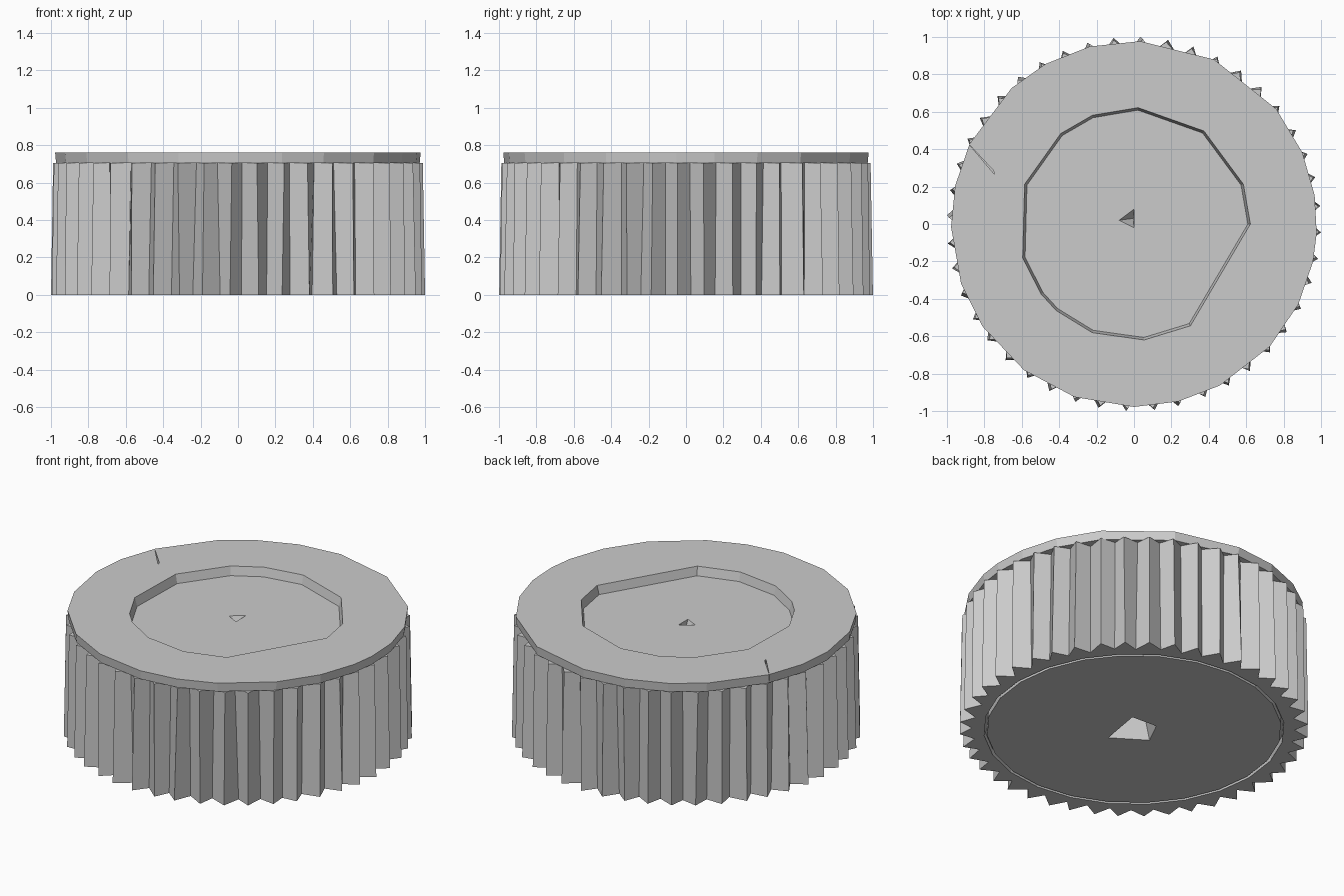
import bpy
import bmesh
import random
from math import cos, sin, radians

random.seed(4)
TEETH = 44
PITCH = 360 / TEETH
BODY_TOP = 0.705
TOP = 0.76

cube = bpy.data.objects.get("Cube")
if cube:
    bpy.data.objects.remove(cube, do_unlink=True)

grey = bpy.data.materials.new("plain grey")
grey.use_nodes = True
grey.diffuse_color = (0.6, 0.6, 0.6, 1)
grey.node_tree.nodes["Principled BSDF"].inputs["Base Color"].default_value = (0.6, 0.6, 0.6, 1)


def ring(radius, angles):
    return [(radius * cos(radians(a)), radius * sin(radians(a))) for a in angles]


def prism(name, lower, upper, z0, z1):
    """Closed solid between two outlines with the same number of points."""
    bm = bmesh.new()
    a = [bm.verts.new((x, y, z0)) for x, y in lower]
    b = [bm.verts.new((x, y, z1)) for x, y in upper]
    bm.faces.new(a)
    bm.faces.new(b)
    for i in range(len(a)):
        j = (i + 1) % len(a)
        bm.faces.new((a[i], a[j], b[j], b[i]))
    bmesh.ops.recalc_face_normals(bm, faces=bm.faces)
    mesh = bpy.data.meshes.new(name)
    bm.to_mesh(mesh)
    bm.free()
    mesh.materials.append(grey)
    obj = bpy.data.objects.new(name, mesh)
    bpy.context.collection.objects.link(obj)
    return obj


def cut(obj, cutter):
    """Subtract the cutter and discard it."""
    cutter.hide_render = True
    mod = obj.modifiers.new("cut", "BOOLEAN")
    mod.operation = "DIFFERENCE"
    mod.solver = "EXACT"
    mod.object = cutter
    graph = bpy.context.evaluated_depsgraph_get()
    mesh = bpy.data.meshes.new_from_object(obj.evaluated_get(graph))
    obj.modifiers.clear()
    obj.data = mesh
    bpy.data.objects.remove(cutter, do_unlink=True)


def toward(points, apex, amount=0.95):
    return [(x + (apex[0] - x) * amount, y + (apex[1] - y) * amount) for x, y in points]


def tooth_outline(tip, root):
    points = []
    for i in range(TEETH):
        a = -2.3 + i * PITCH
        points += ring(tip, [a + random.uniform(-0.5, 0.5)])
        points += ring(root + random.uniform(-0.01, 0.01), [a + PITCH / 2 + random.uniform(-0.7, 0.7)])
    return points


# Toothed body, slightly wider at the foot
body = prism("toothed_body", tooth_outline(1.0, 0.92), tooth_outline(0.988, 0.915), 0, BODY_TOP)

# Narrow groove around the base disc
circle = range(0, 360, 15)
groove = prism("groove_cutter", ring(0.862, circle), ring(0.862, circle), -0.05, 0.04)
core = prism("groove_core", ring(0.845, circle), ring(0.845, circle), -0.1, 0.1)
cut(groove, core)
cut(body, groove)

# Tapered pit under the base
foot = [(0.05, -0.17), (0.096, 0.1), (-0.075, 0.11), (-0.15, -0.04)]
cut(body, prism("base_pit_cutter", foot, toward(foot, (0, 0), 0.7), -0.001, 0.3))

# Small three-sided pit in the middle of the top
dent = [(-0.08, 0.02), (0, -0.02), (0, 0.08)]
cut(body, prism("top_pit_cutter", toward(dent, (-0.004, 0.03)), dent, 0.62, BODY_TOP + 0.001))

# Flange with faceted rim
rim_angles = [88, 64, 39, 23, 9, -3, -12, -26, -42, -62, -76, -90,
              -109, -127, -146, -161, -179, -192, -206, -228, -241, -256]
flange = prism("top_flange", ring(0.972, rim_angles), ring(0.977, rim_angles), BODY_TOP, TOP)

# Shallow faceted recess in the top
recess_angles = [0, 20, 53, 88, 111, 129, 160, 197, 217, 228, 249, 275, 299]
cut(flange, prism("recess_cutter", ring(0.608, recess_angles), ring(0.622, recess_angles),
                  BODY_TOP - 0.001, TOP + 0.001))

# Thin nick near the rim
nick = [(-0.885, 0.43), (-0.745, 0.265), (-0.75, 0.285)]
cut(flange, prism("nick_cutter", nick, nick, TOP - 0.04, TOP + 0.01))
